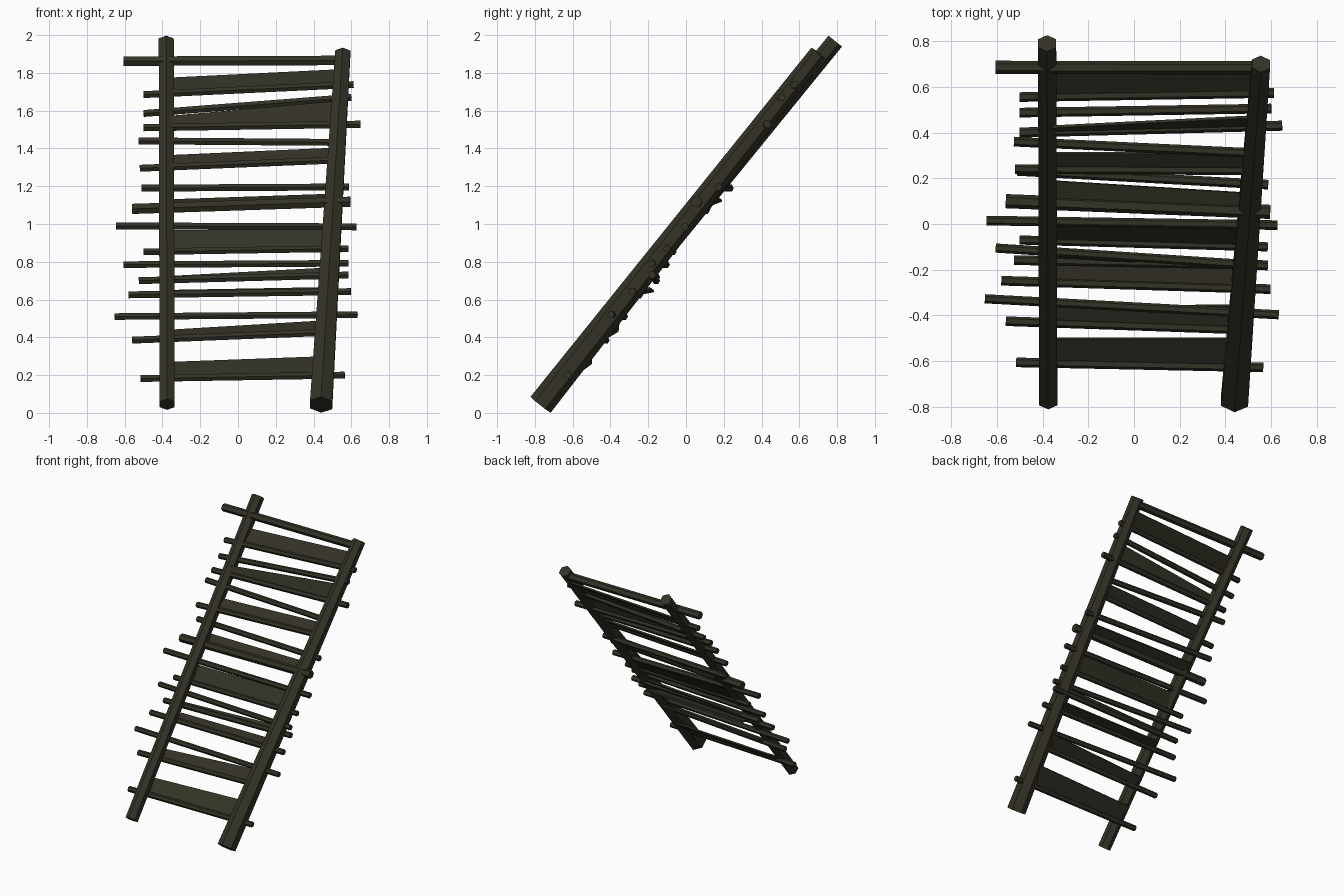
import bpy, bmesh, math
from mathutils import Vector

wood = bpy.data.materials.new("dark_weathered_wood")
wood.diffuse_color = (0.034, 0.032, 0.020, 1)


def finish(name, bm):
    bmesh.ops.recalc_face_normals(bm, faces=bm.faces)
    me = bpy.data.meshes.new(name)
    bm.to_mesh(me)
    bm.free()
    me.materials.append(wood)
    ob = bpy.data.objects.new(name, me)
    bpy.context.collection.objects.link(ob)
    return ob


def pole(name, a, b, ra, rb, up, sides=6):
    """Tapered flat-sided pole from a to b, one corner pointing along up."""
    a, b = Vector(a), Vector(b)
    d = (b - a).normalized()
    u = Vector(up)
    u = (u - d * u.dot(d)).normalized()
    v = d.cross(u)
    bm = bmesh.new()
    rings = []
    for c, r in ((a, ra), (b, rb)):
        rings.append([bm.verts.new(c + r * (u * math.cos(t) + v * math.sin(t)))
                      for t in (2 * math.pi * i / sides for i in range(sides))])
    for i in range(sides):
        j = (i + 1) % sides
        bm.faces.new((rings[0][i], rings[0][j], rings[1][j], rings[1][i]))
    bm.faces.new(rings[0])
    bm.faces.new(rings[1])
    return finish(name, bm)


def board(name, corners, thick=0.012):
    """Thin flat board from four corners."""
    p = [Vector(c) for c in corners]
    n = (p[1] - p[0]).cross(p[3] - p[0]).normalized() * thick / 2
    bm = bmesh.new()
    top = [bm.verts.new(c + n) for c in p]
    bot = [bm.verts.new(c - n) for c in p]
    bm.faces.new(top)
    bm.faces.new(bot[::-1])
    for i in range(4):
        j = (i + 1) % 4
        bm.faces.new((top[i], bot[i], bot[j], top[j]))
    return finish(name, bm)


# Side rails leaning backwards
NORMAL = (0, -0.774, 0.633)
pole("left_rail", (-0.375, -0.775, 0.045), (-0.38, 0.79, 1.968), 0.046, 0.046, NORMAL)
pole("right_rail", (0.44, -0.77, 0.043), (0.555, 0.70, 1.905), 0.068, 0.046, NORMAL)

# Crooked rungs: left x, y, z, right x, y, z, radius
rungs = [
    (-0.605, 0.685, 1.862, 0.55, 0.683, 1.866, 0.029),
    (-0.50, 0.555, 1.685, 0.612, 0.573, 1.738, 0.021),
    (-0.50, 0.487, 1.585, 0.60, 0.505, 1.67, 0.021),
    (-0.50, 0.40, 1.51, 0.648, 0.43, 1.528, 0.022),
    (-0.525, 0.36, 1.44, 0.53, 0.31, 1.432, 0.021),
    (-0.52, 0.24, 1.295, 0.51, 0.235, 1.338, 0.021),
    (-0.51, 0.232, 1.19, 0.587, 0.172, 1.196, 0.021),
    (-0.56, 0.10, 1.08, 0.595, 0.053, 1.118, 0.031),
    (-0.645, 0.015, 0.99, 0.627, -0.005, 0.985, 0.021),
    (-0.50, -0.07, 0.853, 0.585, -0.10, 0.87, 0.020),
    (-0.605, -0.105, 0.785, 0.585, -0.183, 0.792, 0.020),
    (-0.525, -0.158, 0.70, 0.585, -0.18, 0.73, 0.021),
    (-0.58, -0.248, 0.625, 0.597, -0.285, 0.642, 0.021),
    (-0.652, -0.327, 0.51, 0.633, -0.397, 0.52, 0.020),
    (-0.56, -0.425, 0.385, 0.44, -0.46, 0.425, 0.021),
    (-0.515, -0.605, 0.182, 0.565, -0.627, 0.20, 0.021),
]
for i, r in enumerate(rungs):
    pole(f"rung_{i + 1:02d}", r[0:3], r[3:6], r[6], r[6], (0, -0.5, 0.866))

# Tread boards resting on some rungs: rung number -> back edge left y, z, right y, z
treads = {
    2: (0.66, 1.77, 0.67, 1.815),
    4: (0.425, 1.57, 0.47, 1.65),
    6: (0.31, 1.36, 0.31, 1.40),
    8: (0.19, 1.125, 0.135, 1.155),
    10: (0.0, 0.965, -0.01, 0.97),
    12: (-0.14, 0.72, -0.16, 0.765),
    13: (-0.17, 0.645, -0.19, 0.66),
    15: (-0.36, 0.435, -0.355, 0.485),
    16: (-0.50, 0.265, -0.50, 0.295),
}
for k, (yl, zl, yr, zr) in treads.items():
    r = rungs[k - 1]
    a, b = Vector(r[0:3]), Vector(r[3:6])
    xr = 0.44 + 0.115 * (zl - 0.04) / 1.87       # follow the slanted right rail
    front = [a.lerp(b, (x - a.x) / (b.x - a.x)) for x in (-0.37, xr)]
    board(f"tread_board_{k:02d}",
          (front[0], front[1], (xr, yr, zr), (-0.37, yl, zl)))
